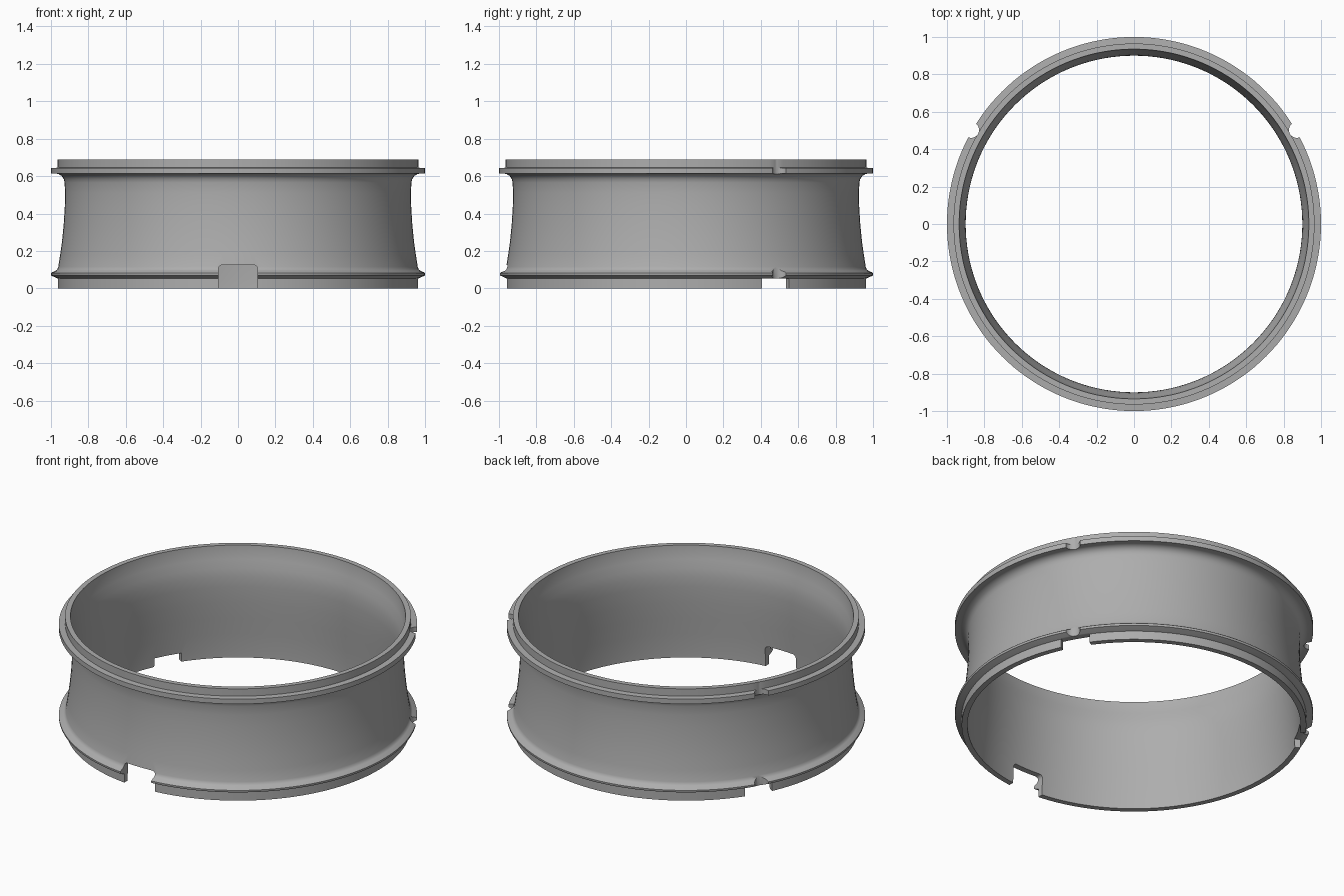
import bpy, bmesh, math
from mathutils import Matrix

if "Cube" in bpy.data.objects:
    bpy.data.objects.remove(bpy.data.objects["Cube"])

grey = bpy.data.materials.new("light grey")
grey.diffuse_color = (0.42, 0.42, 0.42, 1)
grey.use_nodes = True
grey.node_tree.nodes["Principled BSDF"].inputs["Base Color"].default_value = grey.diffuse_color

# Closed cross-section (radius, height): outside from bottom to top, then inside back down
PROFILE = [(0.93, 0), (0.962, 0), (0.962, 0.052), (0.97, 0.055), (0.998, 0.068), (1.0, 0.072),
           (1.0, 0.081), (0.996, 0.085), (0.975, 0.094), (0.966, 0.102), (0.961, 0.115),
           (0.951, 0.18), (0.941, 0.25), (0.932, 0.34), (0.926, 0.44), (0.925, 0.51),
           (0.927, 0.565), (0.932, 0.585), (0.943, 0.601), (0.958, 0.61), (0.97, 0.613),
           (1.0, 0.613), (1.0, 0.643), (0.965, 0.645), (0.965, 0.69), (0.935, 0.69),
           (0.932, 0.655), (0.921, 0.61), (0.908, 0.56), (0.901, 0.51), (0.90, 0.45),
           (0.905, 0.35), (0.913, 0.25), (0.922, 0.15), (0.929, 0.05)]
SEGMENTS = 144


def make_object(name, bm):
    bmesh.ops.recalc_face_normals(bm, faces=bm.faces)
    mesh = bpy.data.meshes.new(name)
    bm.to_mesh(mesh)
    bm.free()
    mesh.materials.append(grey)
    obj = bpy.data.objects.new(name, mesh)
    bpy.context.collection.objects.link(obj)
    return obj


def prism(name, outline, depth, matrix):
    """Extrude a flat outline along its local z and place it."""
    bm = bmesh.new()
    face = bm.faces.new([bm.verts.new((x, y, 0)) for x, y in outline])
    ext = bmesh.ops.extrude_face_region(bm, geom=[face])["geom"]
    bmesh.ops.translate(bm, vec=(0, 0, depth),
                        verts=[v for v in ext if isinstance(v, bmesh.types.BMVert)])
    bmesh.ops.transform(bm, matrix=matrix, verts=bm.verts)
    obj = make_object(name, bm)
    obj.hide_render = True
    return obj


def slot_outline(width, height, r):
    """Slot open at the bottom with rounded top corners."""
    w = width / 2
    pts = [(-w, -0.1), (w, -0.1)]
    for cx, start in ((w - r, 0), (-w + r, 90)):
        for i in range(6):
            a = math.radians(start + i * 18)
            pts.append((cx + r * math.cos(a), height - r + r * math.sin(a)))
    return pts


# Ring body
bm = bmesh.new()
rings = []
for s in range(SEGMENTS):
    a = 2 * math.pi * s / SEGMENTS
    rings.append([bm.verts.new((r * math.cos(a), r * math.sin(a), z)) for r, z in PROFILE])
n = len(PROFILE)
for s in range(SEGMENTS):
    p, q = rings[s], rings[(s + 1) % SEGMENTS]
    for i in range(n):
        j = (i + 1) % n
        bm.faces.new((p[i], q[i], q[j], p[j]))
ring = make_object("spool_ring", bm)

# Cutters: tall front slot, two low slots, and a round bite in both flanges above each low slot
upright = Matrix.Rotation(math.pi / 2, 4, 'X')   # outline faces -y, extruded to -y
cutters = [prism("front_slot_cutter", slot_outline(0.21, 0.125, 0.022), 0.4,
                 Matrix.Translation((0, -0.8, 0)) @ upright)]
circle = [(0.042 * math.cos(2 * math.pi * i / 32), 0.042 * math.sin(2 * math.pi * i / 32))
          for i in range(32)]
for side, angle in (("right", 30), ("left", 150)):
    turn = Matrix.Rotation(math.radians(angle + 90), 4, 'Z')
    cutters.append(prism(side + "_slot_cutter", slot_outline(0.168, 0.053, 0.003), 0.4,
                         turn @ Matrix.Translation((0, -0.8, 0)) @ upright))
    cutters.append(prism(side + "_bite_cutter", circle, 1.0,
                         turn @ Matrix.Translation((0, -1.005, -0.1))))

for cutter in cutters:
    mod = ring.modifiers.new(cutter.name, 'BOOLEAN')
    mod.operation = 'DIFFERENCE'
    mod.solver = 'EXACT'
    mod.object = cutter

# Apply the cuts, then drop the cutters
bpy.context.view_layer.objects.active = ring
ring.select_set(True)
for mod in list(ring.modifiers):
    bpy.ops.object.modifier_apply(modifier=mod.name)
for cutter in cutters:
    bpy.data.objects.remove(cutter)
bpy.ops.object.shade_smooth_by_angle(angle=math.radians(30))
